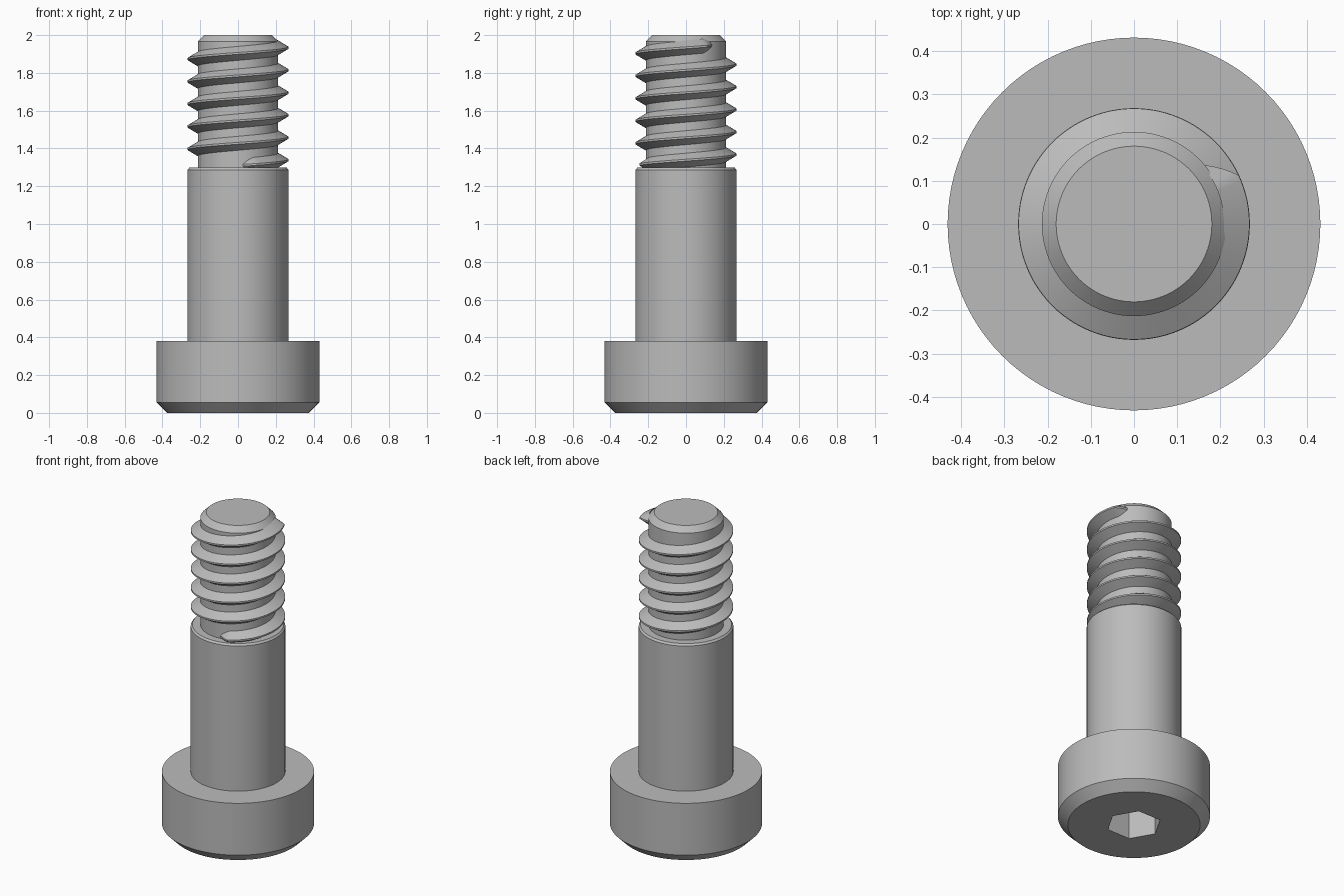
import bpy, bmesh, math

if "Cube" in bpy.data.objects:
    bpy.data.objects.remove(bpy.data.objects["Cube"])

SEGMENTS = 96

steel = bpy.data.materials.new("steel_grey")
steel.diffuse_color = (0.5, 0.5, 0.5, 1)
steel.use_nodes = True
steel.node_tree.nodes["Principled BSDF"].inputs["Base Color"].default_value = steel.diffuse_color


def make_object(name, bm):
    bmesh.ops.recalc_face_normals(bm, faces=bm.faces[:])
    mesh = bpy.data.meshes.new(name)
    bm.to_mesh(mesh)
    bm.free()
    mesh.materials.append(steel)
    obj = bpy.data.objects.new(name, mesh)
    bpy.context.collection.objects.link(obj)
    return obj


def smooth(obj):
    bpy.ops.object.select_all(action='DESELECT')
    obj.select_set(True)
    bpy.context.view_layer.objects.active = obj
    bpy.ops.object.shade_smooth_by_angle(angle=math.radians(25))


def lathe(name, profile):
    """Revolve (radius, z) points about z; end points are capped flat."""
    bm = bmesh.new()
    rings = []
    for r, z in profile:
        rings.append([bm.verts.new((r * math.cos(a), r * math.sin(a), z))
                      for a in (2 * math.pi * i / SEGMENTS for i in range(SEGMENTS))])
    for low, high in zip(rings, rings[1:]):
        for i in range(SEGMENTS):
            j = (i + 1) % SEGMENTS
            bm.faces.new((low[i], low[j], high[j], high[i]))
    bm.faces.new(rings[0])
    bm.faces.new(rings[-1])
    return make_object(name, bm)


# Body: chamfered head, shoulder and thread core
body = lathe("screw_body", [
    (0.375, 0), (0.431, 0.056), (0.431, 0.38),
    (0.268, 0.38), (0.268, 1.287), (0.258, 1.298),
    (0.213, 1.298), (0.213, 1.967), (0.18, 2.0)])

# Hex socket cut up into the head
bm = bmesh.new()
bmesh.ops.create_cone(bm, cap_ends=True, segments=6, radius1=0.157, radius2=0.157, depth=0.4)
for v in bm.verts:
    a = round(math.atan2(v.co.y, v.co.x) / (math.pi / 6)) * math.pi / 6
    v.co.x, v.co.y = 0.157 * math.cos(a), 0.157 * math.sin(a)
# Corners lie on the x axis
if not any(abs(v.co.y) < 0.01 for v in bm.verts):
    for v in bm.verts:
        v.co.x, v.co.y = -v.co.y, v.co.x
cutter = make_object("socket_cutter", bm)
cutter.hide_render = True
cutter.hide_set(True)
cut = body.modifiers.new("hex_socket", 'BOOLEAN')
cut.operation = 'DIFFERENCE'
cut.solver = 'EXACT'
cut.object = cutter
bpy.context.view_layer.objects.active = body
bpy.ops.object.modifier_apply(modifier=cut.name)
bpy.data.objects.remove(cutter)
smooth(body)

# Helical thread: trapezoid section swept upward, fading into the core at both ends
PITCH, Z_START = 0.119, 1.338
ROOT, CREST = 0.208, 0.267
start, end = math.radians(-84), math.radians(5 * 360 + 41)
fade = math.radians(16)
steps = 600
bm = bmesh.new()
previous = first = None
for i in range(steps + 1):
    a = start + (end - start) * i / steps
    z = Z_START + PITCH * a / (2 * math.pi)
    k = max(0.02, min(1, (a - start) / fade, (end - a) / fade))
    base = 0.04 * math.sqrt(k)
    tip = 0.005
    outer = ROOT + (CREST - ROOT) * k
    section = [(ROOT, -base), (outer, -min(tip, base)), (outer, min(tip, base)), (ROOT, base)]
    ring = [bm.verts.new((r * math.cos(a), r * math.sin(a), z + dz)) for r, dz in section]
    if previous:
        for s in range(4):
            t = (s + 1) % 4
            bm.faces.new((previous[s], previous[t], ring[t], ring[s]))
    else:
        first = ring
    previous = ring
bm.faces.new(first)
bm.faces.new(previous)
smooth(make_object("helical_thread", bm))
